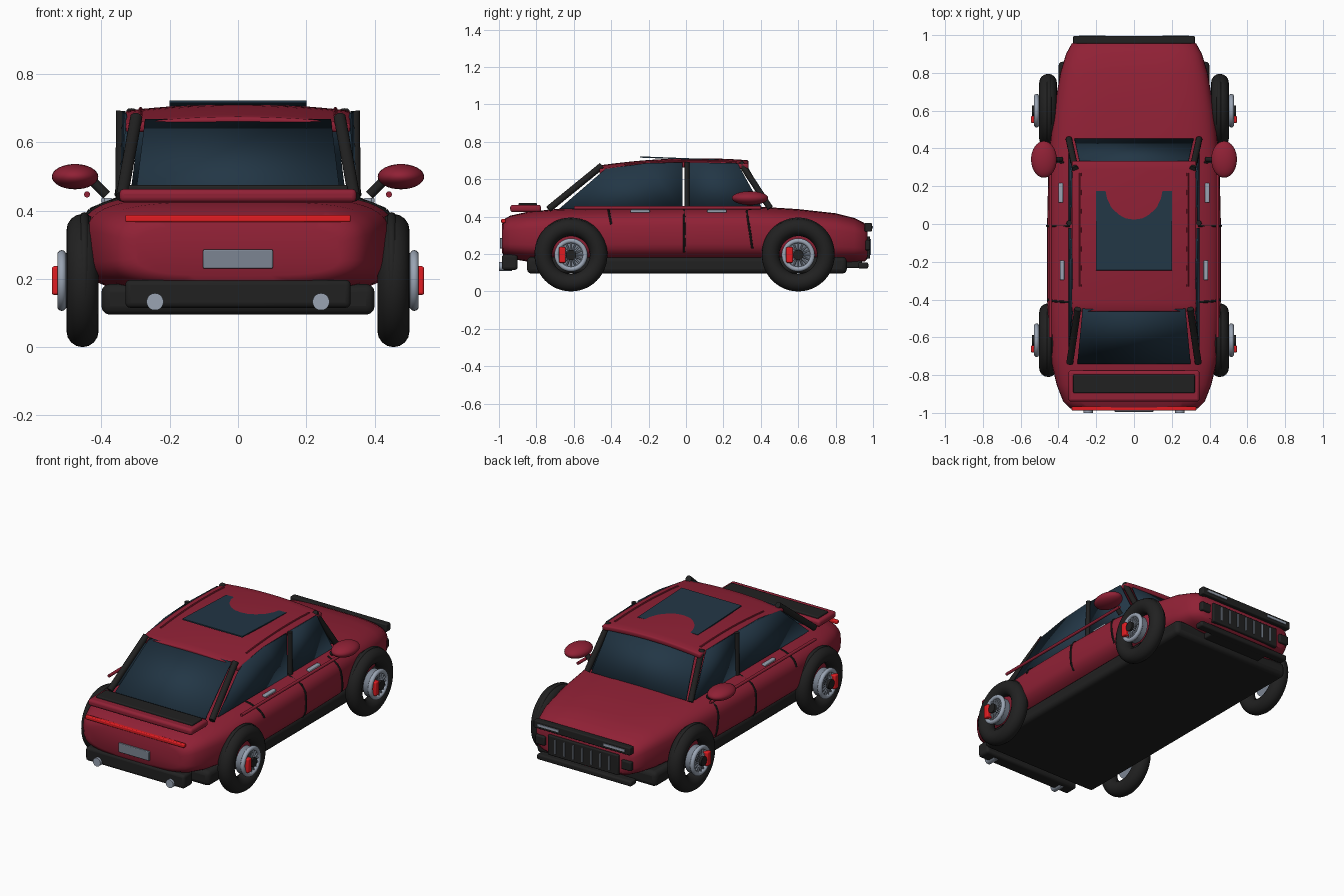
import bpy, bmesh, math
from mathutils import Vector

if "Cube" in bpy.data.objects:
    bpy.data.objects.remove(bpy.data.objects["Cube"])


def mat(name, r, g, b):
    m = bpy.data.materials.new(name)
    m.diffuse_color = (r, g, b, 1)
    m.use_nodes = True
    m.node_tree.nodes["Principled BSDF"].inputs["Base Color"].default_value = m.diffuse_color
    return m


RED = mat("body red", .28, .015, .036)
BLACK = mat("black trim", .015, .015, .015)
GLASS = mat("navy glass", .016, .037, .06)
LAMP = mat("lamp red", .75, .012, .016)
SILVER = mat("silver", .32, .37, .45)
GREY = mat("steel grey", .2, .235, .29)


def finish(o, name, m, smooth=True):
    o.name = name
    o.data.materials.append(m)
    if smooth:
        bpy.ops.object.select_all(action='DESELECT')
        o.select_set(True)
        bpy.context.view_layer.objects.active = o
        bpy.ops.object.shade_smooth_by_angle(angle=math.radians(40))
    return o


def from_bm(bm, name, m):
    me = bpy.data.meshes.new(name)
    bmesh.ops.recalc_face_normals(bm, faces=bm.faces)
    bm.to_mesh(me)
    bm.free()
    o = bpy.data.objects.new(name, me)
    bpy.context.collection.objects.link(o)
    return finish(o, name, m)


def box(name, m, x, y, z, bevel=0.0, rot=0.0):
    """Box from (min, max) ranges, optionally bevelled and tilted about x."""
    bpy.ops.mesh.primitive_cube_add(size=1, location=[sum(r) / 2 for r in (x, y, z)])
    o = bpy.context.object
    o.scale = [r[1] - r[0] for r in (x, y, z)]
    bpy.ops.object.transform_apply(location=False, rotation=False, scale=True)
    o.rotation_euler.x = rot
    if bevel:
        b = o.modifiers.new("bevel", 'BEVEL')
        b.width, b.segments = bevel, 3
    return finish(o, name, m, bevel > 0)


def rod(name, m, a, b, r, n=12):
    a, b = Vector(a), Vector(b)
    bpy.ops.mesh.primitive_cylinder_add(vertices=n, radius=r, depth=(b - a).length, location=(a + b) / 2)
    o = bpy.context.object
    o.rotation_euler = (b - a).to_track_quat('Z', 'Y').to_euler()
    return finish(o, name, m)


def ring(name, m, loc, R, r, n=48):
    bpy.ops.mesh.primitive_torus_add(major_radius=R, minor_radius=r, major_segments=n, minor_segments=16,
                                     location=loc, rotation=(0, math.pi / 2, 0))
    return finish(bpy.context.object, name, m)


def panel(name, m, pts, t=.008):
    """Thin plate from a polygon outline."""
    bm = bmesh.new()
    bm.faces.new([bm.verts.new(p) for p in pts])
    o = from_bm(bm, name, m)
    s = o.modifiers.new("thickness", 'SOLIDIFY')
    s.thickness, s.offset = t, 0
    return o


# Body shell: superellipse sections (y, half width, bottom, top)
ST = [(-.985, .30, .21, .355), (-.975, .34, .19, .385), (-.94, .375, .175, .405), (-.85, .41, .16, .425),
      (-.7, .445, .15, .44), (-.4, .46, .15, .45), (0, .46, .15, .456), (.35, .452, .15, .456),
      (.6, .425, .15, .44), (.8, .39, .15, .418), (.9, .36, .155, .393), (.955, .33, .16, .365),
      (.97, .305, .175, .345)]
N = 3.6


def section(y):
    for a, b in zip(ST, ST[1:]):
        if a[0] <= y <= b[0]:
            t = (y - a[0]) / (b[0] - a[0])
            return [p + (q - p) * t for p, q in zip(a, b)]


def side_x(y, z):
    _, w, zb, zt = section(y)
    k = min(.99, abs(z - (zb + zt) / 2) / ((zt - zb) / 2))
    return w * (1 - k ** N) ** (1 / N)


bm = bmesh.new()
loops = []
for y, w, zb, zt in ST:
    loop = []
    for i in range(48):
        c, s = math.cos(i * math.tau / 48), math.sin(i * math.tau / 48)
        loop.append(bm.verts.new((w * math.copysign(abs(c) ** (2 / N), c), y,
                                  (zb + zt) / 2 + (zt - zb) / 2 * math.copysign(abs(s) ** (2 / N), s))))
    loops.append(loop)
for p, q in zip(loops, loops[1:]):
    for i in range(48):
        j = (i + 1) % 48
        bm.faces.new((p[i], p[j], q[j], q[i]))
bm.faces.new(loops[0])
bm.faces.new(loops[-1])
from_bm(bm, "body_shell", RED)

# Floor and sills
box("floor_sill", BLACK, (-.4, .4), (-.85, .86), (.095, .185), .025)


# Crowned roof
def roof_z(x, y):
    return .712 - .14 * (y - .06) ** 2 - .02 * (x / .33) ** 2


bm = bmesh.new()
g = [[bm.verts.new((x, y, roof_z(x, y))) for x in [.33 * (i / 8 - 1) for i in range(17)]]
     for y in [-.465 + .8 * j / 16 for j in range(17)]]
for j in range(16):
    for i in range(16):
        bm.faces.new((g[j][i], g[j][i + 1], g[j + 1][i + 1], g[j + 1][i]))
roof = from_bm(bm, "roof", RED)
s = roof.modifiers.new("thickness", 'SOLIDIFY')
s.thickness, s.offset = .03, -1
b = roof.modifiers.new("bevel", 'BEVEL')
b.width, b.segments = .008, 2
box("sunroof", GLASS, (-.2, .2), (-.245, .175), (.707, .714), 0, -.0388)

# Windscreen and rear window
panel("windscreen", GLASS, [(-.315, .45, .445), (.315, .45, .445), (.285, .315, .685), (-.285, .315, .685)])
panel("rear_window", GLASS, [(-.30, -.74, .44), (.30, -.74, .44), (.272, -.45, .665), (-.272, -.45, .665)])

for s in (-1, 1):
    # Side glass and pillars
    panel("rear_side_window", GLASS, [(s * .342, -.68, .44), (s * .342, -.02, .44), (s * .335, -.02, .69),
                                      (s * .33, -.22, .685), (s * .325, -.43, .655)])
    panel("front_side_window", GLASS, [(s * .342, .01, .44), (s * .342, .41, .44), (s * .33, .275, .685),
                                       (s * .335, .01, .69)])
    rod("front_pillar", BLACK, (s * .345, .45, .445), (s * .31, .29, .69), .017)
    rod("rear_pillar", BLACK, (s * .34, -.735, .44), (s * .298, -.45, .672), .018)
    rod("middle_pillar", BLACK, (s * .345, .005, .44), (s * .343, .005, .692), .014)
    # Roof rail and belt trim
    for j in range(6):
        y0, y1 = -.33 + j * .1, -.23 + j * .1
        rod("roof_rail", RED, (s * .285, y0, roof_z(.285, y0)), (s * .285, y1, roof_z(.285, y1)), .006, 8)
    rod("belt_trim", RED, (s * .442, -.6, .447), (s * .442, .4, .447), .009)
    # Door seams following the body side
    for y0, z0, y1, z1 in ((-.01, .44, -.01, .21), (.325, .43, .355, .23), (-.415, .44, -.4, .36)):
        pts = []
        for k in range(7):
            y, z = y0 + (y1 - y0) * k / 6, z0 + (z1 - z0) * k / 6
            pts.append((s * (side_x(y, z) + .001), y, z))
        for p, q in zip(pts, pts[1:]):
            rod("door_seam", BLACK, p, q, .006, 8)
    # Door handles
    for y in (-.245, .165):
        x = s * (side_x(y, .428) + .008)
        box("door_handle", SILVER, (x - .012, x + .012), (y - .052, y + .052), (.421, .437), .005)
    # Door mirror
    bpy.ops.mesh.primitive_uv_sphere_add(segments=32, ring_count=16, radius=1, location=(s * .477, .342, .499))
    o = bpy.context.object
    o.scale = (.068, .097, .037)
    finish(o, "door_mirror", RED)
    rod("mirror_stalk", BLACK, (s * .385, .342, .445), (s * .425, .342, .485), .014)
    # Wheels
    for y in (-.615, .6):
        z = .195
        ring("tyre", BLACK, (s * .455, y, z), .148, .047)
        ring("wheel_arch", BLACK, (s * .45, y, .2), .182, .013)
        rod("brake_disc", GREY, (s * .47, y, z), (s * .51, y, z), .08, 32)
        ring("rim", SILVER, (s * .516, y, z), .076, .013, 32)
        for k in range(16):
            a = k * math.tau / 16
            c, d = math.cos(a), math.sin(a)
            rod("spoke", SILVER, (s * .522, y + .02 * c, z + .02 * d), (s * .516, y + .076 * c, z + .076 * d), .005, 6)
        rod("hub_cap", BLACK, (s * .5, y, z), (s * .54, y, z), .028, 20)
        box("brake_caliper", LAMP, sorted((s * .505, s * .545)), (y - .065, y - .028), (z - .042, z + .042), .007)
    # Exhaust, headlamp and front vent
    rod("exhaust_pipe", SILVER, (s * .243, -.93, .133), (s * .243, -1, .133), .025, 20)
    box("headlamp", SILVER, sorted((s * .15, s * .29)), (.99, .999), (.337, .351))
    box("front_vent", BLACK, sorted((s * .255, s * .32)), (.93, .985), (.22, .275), .008)

# Rear spoiler, lamp strip, number plate and bumper
box("spoiler", RED, (-.347, .347), (-.94, -.775), (.424, .463), .014)
box("spoiler_insert", BLACK, (-.322, .322), (-.895, -.797), (.455, .474), .006)
box("tail_lamp", LAMP, (-.33, .33), (-.988, -.965), (.366, .387), .005)
box("number_plate", GREY, (-.102, .102), (-.995, -.975), (.23, .286), .004)
box("rear_bumper", BLACK, (-.33, .33), (-.985, -.9), (.115, .197), .015)

# Front lamp bar, grille with slats, and lip
box("lamp_bar", BLACK, (-.322, .322), (.955, .995), (.32, .366), .006)
box("grille", BLACK, (-.235, .235), (.95, .985), (.175, .295), .006)
for k in range(7):
    x = -.18 + k * .06
    box("grille_slat", GREY, (x - .004, x + .004), (.98, .99), (.195, .28))
box("front_lip", BLACK, (-.315, .315), (.92, .975), (.122, .155), .01)
box("lip_mount", BLACK, (-.2, .2), (.84, .94), (.125, .165), .008)
